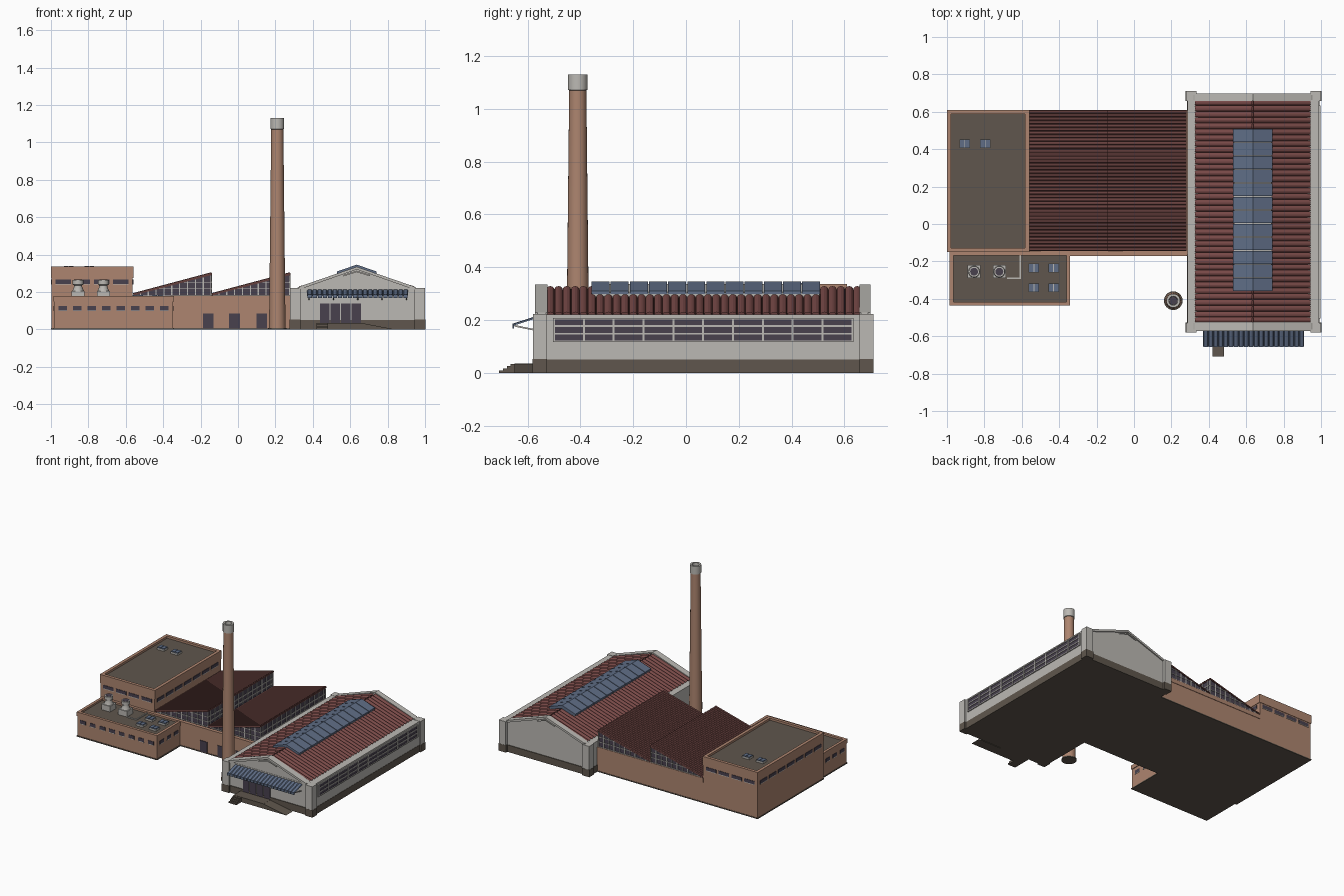
import bpy, bmesh, math
from mathutils import Vector

if "Cube" in bpy.data.objects:
    bpy.data.objects.remove(bpy.data.objects["Cube"])


def mat(name, r, g, b):
    m = bpy.data.materials.new(name)
    m.diffuse_color = (r, g, b, 1)
    m.use_nodes = True
    m.node_tree.nodes["Principled BSDF"].inputs["Base Color"].default_value = m.diffuse_color
    return m


BRICK = mat("tan brick", 0.42, 0.235, 0.16)
GREY = mat("light concrete", 0.50, 0.485, 0.455)
DARK = mat("dark stone", 0.115, 0.094, 0.074)
RED = mat("red roofing", 0.19, 0.068, 0.064)
MAROON = mat("dark red roofing", 0.13, 0.05, 0.046)
BLUE = mat("blue glazing", 0.115, 0.155, 0.24)
GLASS = mat("dark glass", 0.065, 0.053, 0.076)


def finish(name, bm, m):
    bmesh.ops.recalc_face_normals(bm, faces=bm.faces)
    me = bpy.data.meshes.new(name)
    bm.to_mesh(me)
    bm.free()
    me.materials.append(m)
    ob = bpy.data.objects.new(name, me)
    bpy.context.collection.objects.link(ob)
    return ob


def boxes(name, m, items):
    """Boxes given as (x0, x1, y0, y1, z0, z1), joined in one object."""
    bm = bmesh.new()
    for x0, x1, y0, y1, z0, z1 in items:
        vs = bmesh.ops.create_cube(bm, size=1)["verts"]
        for v in vs:
            v.co = Vector(((x0 + x1) / 2 + v.co.x * (x1 - x0),
                           (y0 + y1) / 2 + v.co.y * (y1 - y0),
                           (z0 + z1) / 2 + v.co.z * (z1 - z0)))
    return finish(name, bm, m)


def prisms(name, m, profile, spans):
    """Extrude an x-z profile over several y spans."""
    bm = bmesh.new()
    for a, b in spans:
        f = bm.faces.new([bm.verts.new((x, a, z)) for x, z in profile])
        r = bmesh.ops.extrude_face_region(bm, geom=[f])
        for v in r["geom"]:
            if isinstance(v, bmesh.types.BMVert):
                v.co.y = b
    return finish(name, bm, m)


def lathe(name, m, cx, cy, profile, n=24):
    bm = bmesh.new()
    rings = [[bm.verts.new((cx + r * math.cos(2 * math.pi * i / n),
                            cy + r * math.sin(2 * math.pi * i / n), z))
              for i in range(n)] for r, z in profile]
    for a, b in zip(rings, rings[1:]):
        for i in range(n):
            bm.faces.new((a[i], a[(i + 1) % n], b[(i + 1) % n], b[i]))
    bm.faces.new(rings[0])
    bm.faces.new(rings[-1])
    ob = finish(name, bm, m)
    for p in ob.data.polygons:
        p.use_smooth = len(p.vertices) == 4
    ob.data.set_sharp_from_angle(angle=math.radians(35))
    return ob


def ribbed(name, m, p, q, side, count, h, seg=6):
    """Half-round ribs running from p to q, repeated along vector side."""
    p, q, side = Vector(p), Vector(q), Vector(side)
    up = (q - p).cross(side).normalized()
    if up.z < 0:
        up = -up
    bm = bmesh.new()
    prev = None
    for i in range(count * seg + 1):
        a = math.pi * (i % seg) / seg
        t = (i // seg + (1 - math.cos(a)) / 2) / count
        off = side * t + up * h * math.sin(a)
        cur = [bm.verts.new(p + off), bm.verts.new(q + off)]
        if prev:
            bm.faces.new((prev[0], prev[1], cur[1], cur[0]))
        prev = cur
    return finish(name, bm, m)


def parapet(x0, x1, y0, y1, z0, z1, t):
    return [(x0, x1, y0, y0 + t, z0, z1), (x0, x1, y1 - t, y1, z0, z1),
            (x0, x0 + t, y0, y1, z0, z1), (x1 - t, x1, y0, y1, z0, z1)]


def row(a, b, n, w):
    """n spans of width w centred in equal bays between a and b."""
    s = (b - a) / n
    return [(a + s * (i + .5) - w / 2, a + s * (i + .5) + w / 2) for i in range(n)]


# Warehouse body, plinth and corner piers
boxes("warehouse_walls", GREY, [(.285, .99, -.565, .69, .05, .22)])
boxes("warehouse_plinth", DARK, [(.283, .992, -.57, .695, 0, .05)])
corners = [(x, y) for x in (.278, .945) for y in (-.58, .658)]
boxes("corner_piers", GREY, [(x, x + .055, y, y + .052, .05, .222) for x, y in corners])
boxes("corner_pier_bases", DARK, [(x - .002, x + .057, y - .001, y + .053, 0, .052) for x, y in corners])

# Gable ends with sloped copings
G = [(.31, .218), (.96, .218), (.945, .228), (.635, .333), (.325, .228)]
prisms("gable_ends", GREY, G, [(-.563, -.53), (.662, .69)])
cope = [(.325, .212), (.325, .228), (.635, .335), (.945, .228), (.945, .212), (.635, .32)]
prisms("gable_copings", GREY, cope, [(-.572, -.525), (.658, .698)])
chev = [(.565, .292), (.635, .314), (.705, .292), (.705, .284), (.635, .306), (.565, .284)]
prisms("gable_chevrons", GREY, chev, [(-.572, -.56), (.688, .698)])

# Warehouse roof: solid core with half-round ribs
prisms("roof_core", RED, [(.33, .215), (.635, .314), (.94, .215)], [(-.535, .665)])
for n, x in (("left", .33), ("right", .94)):
    ribbed("roof_ribs_" + n, RED, (x, -.53, .216), (.635, -.53, .315), (0, 1.195, 0), 38, .014)

# Ridge skylight: frame with separate panes
prisms("skylight_frame", GREY, [(.535, .285), (.535, .302), (.635, .337), (.735, .302), (.735, .285)], [(-.355, .505)])
prisms("skylight_panes", BLUE, [(.53, .298), (.53, .31), (.635, .346), (.74, .31), (.74, .298)],
       row(-.36, .51, 12, .068))

# Long side window with mullions
boxes("side_window", GLASS, [(.985, .993, -.5, .63, .12, .205)])
ys = [-.5 + 1.13 * i / 10 for i in range(11)]
boxes("side_mullions", GREY, [(.985, .998, y - .004, y + .004, .118, .207) for y in ys] +
      [(.985, .997, -.504, .634, z - .003, z + .003) for z in (.12, .148, .177, .205)])

# Loading door, platform, ramp and steps
boxes("loading_doors", GLASS, [(a, b, -.571, -.56, .035, .138) for a, b in row(.435, .66, 4, .05)])
boxes("platform", DARK, [(.42, .66, -.65, -.56, 0, .035)])
prisms("ramp", DARK, [(.655, 0), (.655, .035), (.84, 0)], [(-.65, -.575)])
boxes("steps", DARK, [(.42, .482, -.65 - .0145 * (i + 1), -.64, 0, .033 - .008 * i) for i in range(4)])

# Ribbed awning with valance and struts
ribbed("awning", BLUE, (.37, -.655, .178), (.37, -.565, .207), (.54, 0, 0), 20, .008, 4)
boxes("awning_valance", BLUE, [(a, b, -.657, -.652, .168, .186) for a, b in row(.37, .91, 20, .022)])
for i in range(5):
    x = .38 + i * .13
    s = boxes("awning_strut", GREY, [(-.003, .003, 0, .09, -.003, .003)])
    s.location = (x, -.65, .178)
    s.rotation_euler.x = -.2

# Chimney
lathe("chimney_foot", DARK, .21, -.41, [(.05, 0), (.05, .008)])
lathe("chimney_shaft", BRICK, .21, -.41, [(.044, .005), (.0325, 1.075)])
lathe("chimney_cap", GREY, .21, -.41, [(.033, 1.07), (.037, 1.072), (.037, 1.13), (.024, 1.13), (.022, 1.09)])
lathe("chimney_flue", GLASS, .21, -.41, [(.0215, 1.09), (.0215, 1.094)])

# Tall block
boxes("tall_block", BRICK, [(-.997, -.563, -.147, .607, .006, .318)] +
      parapet(-1, -.56, -.15, .61, .275, .337, .022))
boxes("tall_roof", DARK, [(-.98, -.58, -.13, .59, .315, .322)])
tall = [(a, b, y - .003, y + .003, .243, .266) for y in (-.147, .607) for a, b in row(-.985, -.575, 4, .082)]
tall += [(x - .003, x + .003, a, b, .243, .266) for x in (-.997, -.563) for a, b in row(-.13, .59, 7, .082)]
boxes("tall_windows", GLASS, tall)
boxes("tall_window_sills", GREY, [(a, b, c, d, .239, .243) for a, b, c, d, _, _ in tall])

# Low front block
boxes("low_block", BRICK, [(-.983, -.347, -.432, -.14, .006, .16)] +
      parapet(-.986, -.342, -.436, -.148, .148, .178, .02))
boxes("low_roof", DARK, [(-.97, -.36, -.42, -.16, .158, .165)])
low = [(a, b, -.435, -.43, .102, .125) for a, b in row(-.975, -.355, 8, .045)]
low += [(x - .003, x + .003, a, b, .102, .125) for x in (-.983, -.347) for a, b in row(-.42, -.17, 3, .045)]
boxes("low_windows", GLASS, low)
boxes("low_window_sills", GREY, [(a, b, c - .001, d, .098, .102) for a, b, c, d, _, _ in low])

# Roof vents: square base, flared body and fan opening
for i, x in enumerate((-.855, -.72)):
    boxes("vent_base", GREY, [(x - .035, x + .035, -.29, -.22, .162, .205)])
    lathe("vent_body", GREY, x, -.255, [(.033, .2), (.022, .228), (.022, .236), (.029, .24), (.029, .264)], 16)
    lathe("vent_fan", GLASS, x, -.255, [(.021, .262), (.021, .266)], 16)
boxes("roof_pipe", GREY, [(-.613, -.605, -.29, -.15, .165, .172), (-.68, -.605, -.295, -.287, .165, .172)])

# Small roof hatches
spots = [(x, y, .165) for x in (-.535, -.43) for y in (-.235, -.34)] + [(x, .43, .322) for x in (-.905, -.795)]
boxes("hatch_curbs", GREY, [(x - .028, x + .028, y - .023, y + .023, z - .003, z + .012) for x, y, z in spots])
boxes("hatch_glass", BLUE, [(x + a, x + b, y - .021, y + .021, z, z + .018)
                            for x, y, z in spots for a, b in ((-.026, -.002), (.002, .026))])

# Sawtooth hall: walls, coping and doors
boxes("hall_walls", BRICK, [(-.57, .29, -.165, .607, .006, .175)])
boxes("hall_coping", BRICK, [(-.36, .283, -.17, -.145, .148, .18), (-.565, .283, .595, .61, .15, .18)])
boxes("hall_doors", GLASS, [(x, x + .057, -.169, -.16, .006, .085) for x in (-.187, -.047, .098)])

# Sawtooth glazing, mullions and ribbed slopes
for x in (-.56, -.14):
    x1 = x + .42
    prisms("tooth_glass", GLASS, [(x, .174), (x, .182), (x1 - .003, .292), (x1 - .003, .174)], [(-.137, .603)])
    bars = []
    for y in (-.137, .603):
        for k in range(1, 11):
            xm = x + .042 * k - .004
            bars.append((xm - .003, xm + .003, y - .004, y + .004, .175, .181 + .11 * k / 10.3))
        for z in (.182, .217, .252):
            bars.append((x + .42 * max(0, z - .183) / .11, x1 - .002, y - .004, y + .004, z - .002, z + .002))
    bars += [(x1 - .005, x1 + .001, a, b, .18, .292) for a, b in row(-.14, .606, 14, .006)]
    bars += [(x1 - .005, x1 + .001, -.14, .606, z - .003, z + .003) for z in (.182, .217, .252)]
    boxes("tooth_mullions", GREY, bars)
    prisms("tooth_slab", MAROON, [(x, .181), (x, .188), (x1, .3), (x1, .291)], [(-.145, .61)])
    ribbed("tooth_ribs", MAROON, (x, -.145, .187), (x1, -.145, .299), (0, .755, 0), 40, .007, 4)

# Dark ground slabs under the brick buildings
boxes("foundations", DARK, [(-1, -.56, -.15, .61, 0, .007), (-.986, -.342, -.436, -.14, 0, .007),
                            (-.57, .285, -.168, .61, 0, .007)])
